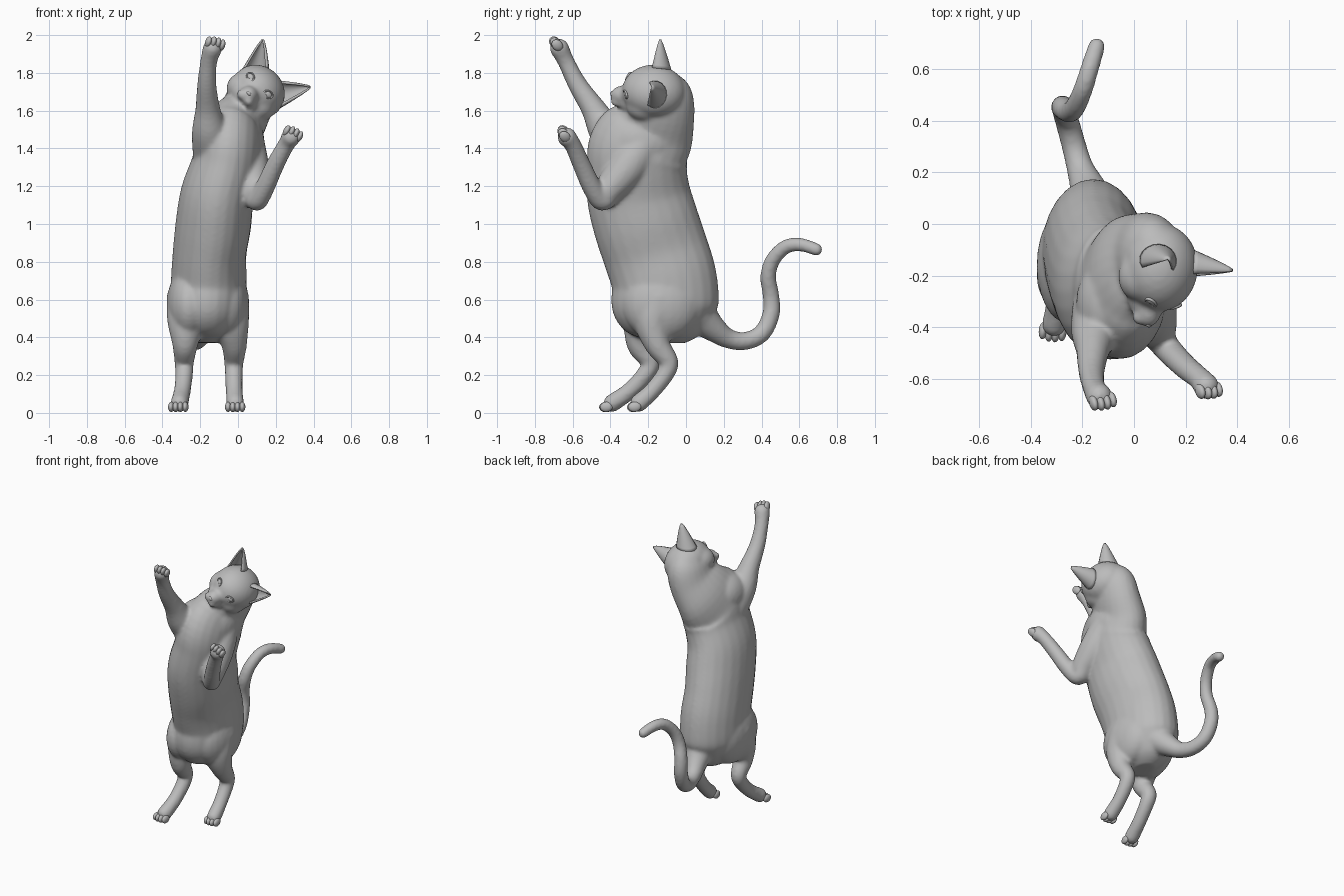
import bpy, bmesh, math
from mathutils import Vector, Matrix

cube = bpy.data.objects.get("Cube")
if cube:
    bpy.data.objects.remove(cube, do_unlink=True)

# One grey material for the whole cat
grey = bpy.data.materials.new("soft grey")
grey.use_nodes = True
grey.diffuse_color = (0.5, 0.5, 0.5, 1)
grey.node_tree.nodes["Principled BSDF"].inputs["Base Color"].default_value = (0.5, 0.5, 0.5, 1)


def finish(name, bm, smooth=True):
    bmesh.ops.recalc_face_normals(bm, faces=bm.faces)
    me = bpy.data.meshes.new(name)
    bm.to_mesh(me)
    bm.free()
    for p in me.polygons:
        p.use_smooth = smooth
    me.materials.append(grey)
    ob = bpy.data.objects.new(name, me)
    bpy.context.collection.objects.link(ob)
    return ob


def ball(bm, centre, radii, frame=Matrix.Identity(4), turn=0.0):
    """Ellipsoid at centre, placed inside a parent frame, turned about its z."""
    m = (frame @ Matrix.Translation(centre) @ Matrix.Rotation(turn, 4, 'Z')
         @ Matrix.Diagonal((*radii, 1)))
    bmesh.ops.create_uvsphere(bm, u_segments=24, v_segments=16, radius=1, matrix=m)


def spline(a, b, c, d, t):
    return 0.5 * (2 * b + (c - a) * t + (2 * a - 5 * b + 4 * c - d) * t * t
                  + (3 * b - a - 3 * c + d) * t ** 3)


def limb(name, pts, round_ends=True, steps=5, sides=24):
    """Smooth loft through (x, y, z, radius[, second radius])."""
    keys = [Vector((*p[:4], p[4] if len(p) > 4 else p[3])) for p in pts]
    keys = [keys[0]] + keys + [keys[-1]]
    path = []
    for i in range(1, len(keys) - 2):
        path += [spline(*keys[i - 1:i + 3], s / steps) for s in range(steps)]
    path.append(keys[-1])
    bm = bmesh.new()
    rings = []
    for i, p in enumerate(path):
        a, b = path[max(i - 1, 0)], path[min(i + 1, len(path) - 1)]
        tan = (Vector(b[:3]) - Vector(a[:3])).normalized()
        u = Vector((1, 0, 0))
        u = (u - tan * u.dot(tan)).normalized()
        v = tan.cross(u)
        ring = []
        for k in range(sides):
            ang = 2 * math.pi * k / sides
            ring.append(bm.verts.new(Vector(p[:3]) + u * p[3] * math.cos(ang)
                                     + v * p[4] * math.sin(ang)))
        rings.append(ring)
    for r0, r1 in zip(rings, rings[1:]):
        for k in range(sides):
            j = (k + 1) % sides
            bm.faces.new((r0[k], r0[j], r1[j], r1[k]))
    bm.faces.new(rings[0])
    bm.faces.new(rings[-1])
    if round_ends:
        for p in (path[0], path[-1]):
            ball(bm, p[:3], (p[3] * 0.99,) * 3)
    return finish(name, bm)


parts = []

# Torso and neck: x, y, z, half width, half depth
parts.append(limb("torso", [
    (-.16, -.10, .37, .06, .09), (-.16, -.10, .43, .14, .20), (-.16, -.11, .55, .195, .28),
    (-.155, -.115, .70, .20, .28), (-.15, -.16, .85, .195, .28), (-.13, -.21, 1.0, .20, .28),
    (-.11, -.25, 1.15, .195, .275), (-.065, -.26, 1.3, .185, .265), (-.045, -.245, 1.4, .18, .27),
    (-.02, -.18, 1.5, .155, .235), (.04, -.135, 1.6, .135, .185),
    (.075, -.125, 1.7, .12, .155), (.09, -.14, 1.77, .07, .09)], False))

# Tail
parts.append(limb("tail", [
    (-.155, .05, .53, .11), (-.18, .14, .45, .072), (-.21, .22, .395, .053), (-.235, .31, .38, .048),
    (-.26, .40, .42, .047), (-.275, .45, .52, .046), (-.275, .45, .62, .044),
    (-.25, .435, .72, .042), (-.225, .46, .81, .040), (-.195, .53, .88, .038),
    (-.17, .61, .89, .036), (-.145, .69, .865, .034)]))

# Arms: the right one reaches up, the left one is bent
parts.append(limb("right_arm", [
    (-.12, -.31, 1.36, .12), (-.15, -.42, 1.49, .095), (-.16, -.49, 1.61, .066),
    (-.165, -.575, 1.74, .051), (-.155, -.635, 1.86, .045), (-.135, -.67, 1.93, .052)]))
parts.append(limb("left_arm", [
    (.025, -.22, 1.43, .115), (.06, -.31, 1.30, .105), (.085, -.40, 1.19, .082),
    (.10, -.445, 1.125, .058), (.145, -.50, 1.20, .052), (.20, -.555, 1.32, .048),
    (.255, -.60, 1.42, .045), (.28, -.63, 1.46, .052)]))

# Hind legs
parts.append(limb("left_leg", [
    (-.06, -.14, .60, .12), (-.04, -.175, .48, .10), (-.02, -.15, .36, .068),
    (-.022, -.092, .27, .052), (-.022, -.11, .205, .047), (-.02, -.18, .115, .045),
    (-.015, -.25, .052, .048)]))
parts.append(limb("right_leg", [
    (-.26, -.17, .60, .12), (-.275, -.23, .48, .10), (-.28, -.245, .36, .068),
    (-.285, -.19, .27, .052), (-.285, -.215, .205, .047), (-.295, -.30, .115, .045),
    (-.31, -.39, .052, .048)]))

# Thigh and shoulder muscles
bm = bmesh.new()
ball(bm, (-.06, -.13, .58), (.118, .21, .20))
ball(bm, (-.26, -.16, .57), (.118, .225, .20))
ball(bm, (-.10, -.31, 1.47), (.125, .18, .14))
ball(bm, (.03, -.23, 1.44), (.11, .19, .15))
parts.append(finish("muscles", bm))

# Head frame: rolled towards its own left, turned slightly
s = math.sqrt(.5)
HEAD = (Matrix.Translation((.105, -.17, 1.70))
        @ Matrix(((s, 0, s, 0), (0, 1, 0, 0), (-s, 0, s, 0), (0, 0, 0, 1)))
        @ Matrix.Rotation(math.radians(-7), 4, 'Z'))
bm = bmesh.new()
ball(bm, (0, 0, 0), (.15, .17, .137), HEAD)
ball(bm, (0, -.10, -.07), (.085, .10, .062), HEAD)
ball(bm, (0, -.155, -.045), (.052, .078, .05), HEAD)
for side in (-1, 1):
    ball(bm, (side * .065, -.04, -.045), (.085, .10, .085), HEAD)
    ball(bm, (side * .024, -.195, -.07), (.032, .033, .027), HEAD)
parts.append(finish("head", bm))

# Fuse everything into one smooth skin
for o in bpy.context.selected_objects:
    o.select_set(False)
for o in parts:
    o.select_set(True)
bpy.context.view_layer.objects.active = parts[0]
bpy.ops.object.join()
body = bpy.context.view_layer.objects.active
body.name = "body"
fuse = body.modifiers.new("fuse", 'REMESH')
fuse.mode = 'VOXEL'
fuse.voxel_size = .011
fuse.use_smooth_shade = True
relax = body.modifiers.new("relax", 'SMOOTH')
relax.factor = .5
relax.iterations = 9


# Toes: four rounded lobes across each paw
def toes(name, centre, forward, across):
    f = Vector(forward).normalized()
    a = Vector(across)
    a = (a - f * a.dot(f)).normalized()
    n = a.cross(f)
    frame = Matrix.Translation(centre) @ Matrix((a, f, n)).transposed().to_4x4()
    bm = bmesh.new()
    for k in (-1.5, -.5, .5, 1.5):
        ball(bm, (k * .025, -.007 * abs(k), 0), (.0165, .034, .027), frame)
    finish(name, bm)


toes("left_hind_toes", (-.015, -.282, .031), (0, -1, -.1), (1, 0, 0))
toes("right_hind_toes", (-.317, -.428, .031), (-.1, -1, -.1), (1, -.1, 0))
toes("right_front_toes", (-.118, -.695, 1.962), (.25, -.6, .6), (1, .15, -.2))
toes("left_front_toes", (.295, -.652, 1.485), (.35, -.55, .6), (1, .1, -.45))

# Ears: cupped shells, open to the front
for side, label in ((-1, "right"), (1, "left")):
    base, tip = Vector((side * .095, .015, .075)), Vector((side * .178, .01, .212))
    wide, back = Vector((-side * .65, 0, .75)), Vector((0, 1, 0))
    bm = bmesh.new()
    rows = []
    for i in range(10):
        t = i / 9
        r = .066 * (1 - t) ** .85 + .003
        row = []
        for k in range(13):
            ang = math.radians(-30 + 240 * k / 12)
            p = base.lerp(tip, t) + wide * r * math.cos(ang) + back * r * .9 * math.sin(ang)
            row.append(bm.verts.new(HEAD @ p))
        rows.append(row)
    for r0, r1 in zip(rows, rows[1:]):
        for k in range(12):
            bm.faces.new((r0[k], r0[k + 1], r1[k + 1], r1[k]))
    ear = finish(label + "_ear", bm)
    shell = ear.modifiers.new("thickness", 'SOLIDIFY')
    shell.thickness = .01
    shell.offset = 0

    # Eye: flattened ball with a raised lid rim
    turn = math.radians(side * 24)
    bm = bmesh.new()
    ball(bm, (side * .066, -.136, .028), (.024, .014, .018), HEAD, turn)
    finish(label + "_eye", bm)
    bm = bmesh.new()
    frame = (HEAD @ Matrix.Translation((side * .066, -.143, .028)) @ Matrix.Rotation(turn, 4, 'Z')
             @ Matrix.Rotation(side * math.radians(-15), 4, 'Y'))
    grid = []
    for i in range(24):
        u = 2 * math.pi * i / 24
        ring = []
        for k in range(8):
            v = 2 * math.pi * k / 8
            w = 1 + .2 * math.cos(v)
            ring.append(bm.verts.new(frame @ Vector((.026 * w * math.cos(u), .006 * math.sin(v),
                                                     .019 * w * math.sin(u)))))
        grid.append(ring)
    for i in range(24):
        r0, r1 = grid[i], grid[(i + 1) % 24]
        for k in range(8):
            j = (k + 1) % 8
            bm.faces.new((r0[k], r0[j], r1[j], r1[k]))
    finish(label + "_eyelid", bm)

# Nose
bm = bmesh.new()
ball(bm, (0, -.222, -.04), (.015, .011, .010), HEAD)
finish("nose", bm)
